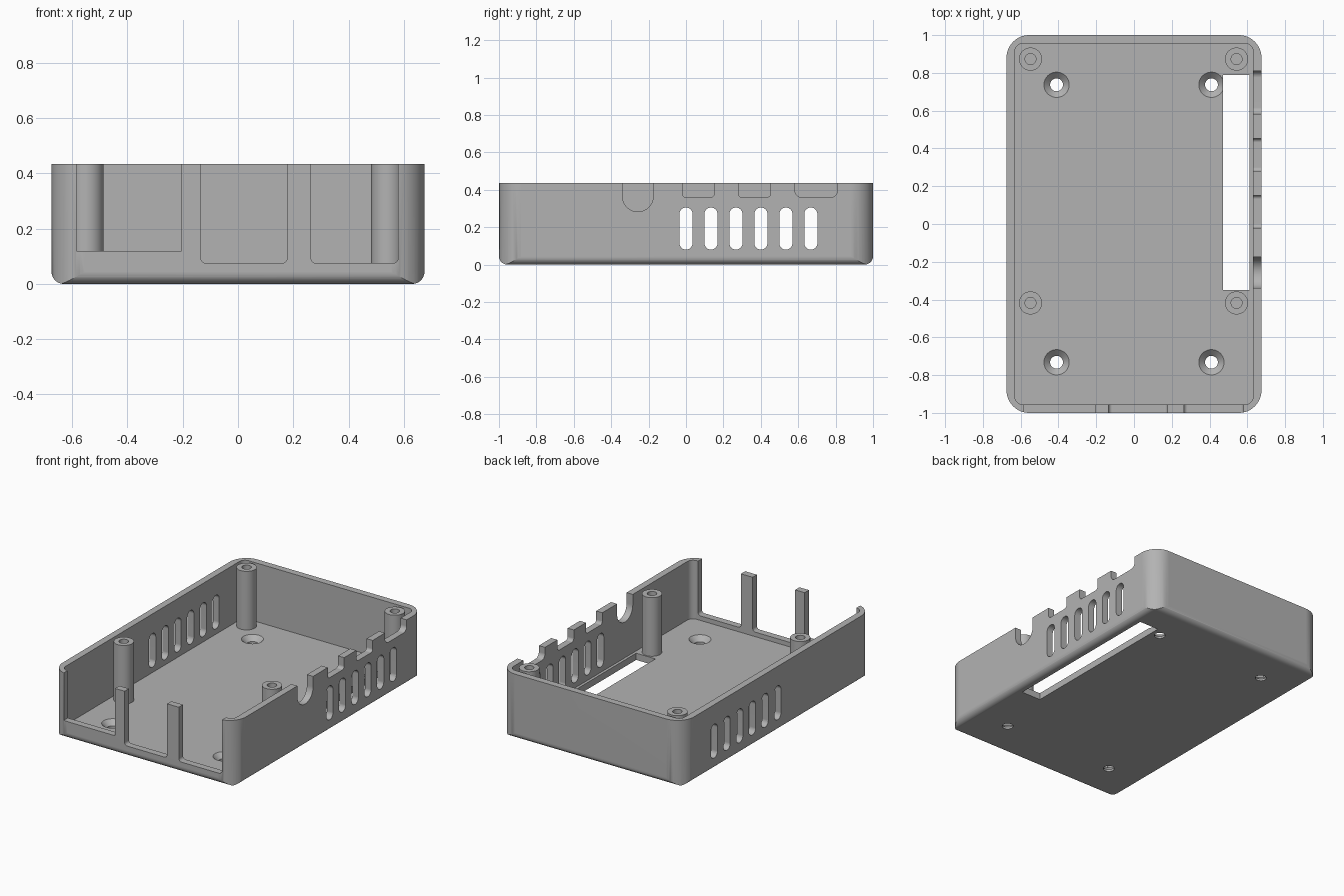
import bpy, bmesh, math

if "Cube" in bpy.data.objects:
    bpy.data.objects.remove(bpy.data.objects["Cube"])

W, L, H = 0.675, 1.0, 0.435      # half width, half length, height
WALL = 0.045

grey = bpy.data.materials.new("Light grey plastic")
grey.use_nodes = True
grey.diffuse_color = (0.45, 0.45, 0.45, 1)
grey.node_tree.nodes["Principled BSDF"].inputs["Base Color"].default_value = (0.45, 0.45, 0.45, 1)


def rounded(u0, v0, u1, v1, low=0.0, high=0.0, steps=12):
    """Rectangle outline with rounded low and high corners."""
    pts = []
    corners = [(u1, v1, -1, -1, high), (u0, v1, 1, -1, high),
               (u0, v0, 1, 1, low), (u1, v0, -1, 1, low)]
    for i, (u, v, su, sv, r) in enumerate(corners):
        for k in range(steps + 1 if r else 1):
            a = math.pi / 2 * (i + k / steps)
            if r:
                pts.append((u + su * r + r * math.cos(a), v + sv * r + r * math.sin(a)))
            else:
                pts.append((u, v))
    return pts


def finish(name, bm):
    bmesh.ops.remove_doubles(bm, verts=bm.verts, dist=1e-5)
    bmesh.ops.recalc_face_normals(bm, faces=bm.faces)
    mesh = bpy.data.meshes.new(name)
    bm.to_mesh(mesh)
    bm.free()
    mesh.materials.append(grey)
    ob = bpy.data.objects.new(name, mesh)
    bpy.context.collection.objects.link(ob)
    return ob


def prism(name, outline, axis, a, b):
    """Outline extruded along an axis from a to b."""
    place = {"x": lambda u, v, w: (w, u, v),
             "y": lambda u, v, w: (u, w, v),
             "z": lambda u, v, w: (u, v, w)}[axis]
    bm = bmesh.new()
    lo = [bm.verts.new(place(u, v, a)) for u, v in outline]
    hi = [bm.verts.new(place(u, v, b)) for u, v in outline]
    bm.faces.new(lo)
    bm.faces.new(hi)
    n = len(lo)
    for i in range(n):
        j = (i + 1) % n
        bm.faces.new((lo[i], lo[j], hi[j], hi[i]))
    return finish(name, bm)


def turned(name, profile, x, y, segs=40):
    """Solid of revolution about a vertical axis from (radius, z) points."""
    bm = bmesh.new()
    rings = []
    for r, z in profile:
        rings.append([bm.verts.new((x + r * math.cos(2 * math.pi * k / segs),
                                    y + r * math.sin(2 * math.pi * k / segs), z))
                      for k in range(segs)])
    for p, q in zip(rings, rings[1:]):
        for k in range(segs):
            m = (k + 1) % segs
            bm.faces.new((p[k], p[m], q[m], q[k]))
    bm.faces.new(rings[0])
    bm.faces.new(rings[-1])
    return finish(name, bm)


def combine(target, tool, operation="DIFFERENCE"):
    mod = target.modifiers.new("cut", "BOOLEAN")
    mod.operation, mod.object, mod.solver = operation, tool, "EXACT"
    bpy.context.view_layer.objects.active = target
    bpy.ops.object.modifier_apply(modifier=mod.name)
    bpy.data.objects.remove(tool)


def smooth(ob):
    bpy.ops.object.select_all(action="DESELECT")
    ob.select_set(True)
    bpy.context.view_layer.objects.active = ob
    bpy.ops.object.shade_smooth_by_angle(angle=math.radians(30))
    mod = ob.modifiers.new("flat_face_normals", "WEIGHTED_NORMAL")
    mod.keep_sharp = True


# Shell: rounded plan intersected with two profiles that round the bottom edges
case = prism("case_shell", rounded(-W, -L, W, L, 0.12, 0.12), "z", 0, H)
combine(case, prism("side_profile", rounded(-L, 0, L, 0.6, WALL), "x", -1, 1), "INTERSECT")
combine(case, prism("front_profile", rounded(-W, 0, W, 0.6, WALL), "y", -2, 2), "INTERSECT")
combine(case, prism("cavity", rounded(-W + WALL, -L + WALL, W - WALL, L - WALL, 0.04, 0.04),
                    "z", WALL, 0.6))

# Front port openings: x range, sill height, corner radius
for x0, x1, sill, r in [(-0.585, -0.205, 0.12, 0), (-0.135, 0.178, 0.075, 0.02),
                        (0.264, 0.58, 0.075, 0.02)]:
    combine(case, prism("port_cutter", rounded(x0, sill, x1, 0.6, r), "y", -1.1, -0.94))

# Connector notches in the left wall rim: y range, sill height, corner radius
for y0, y1, sill, r in [(-0.34, -0.175, 0.283, 0.0825), (-0.02, 0.152, 0.36, 0.02),
                        (0.28, 0.452, 0.36, 0.02), (0.583, 0.81, 0.36, 0.035)]:
    combine(case, prism("notch_cutter", rounded(y0, sill, y1, 0.6, r), "x", 0.62, 0.8))

# Vent slots through both side walls
for i in range(6):
    y = 0.1335 * i
    for a, b in [(0.62, 0.8), (-0.8, -0.62)]:
        combine(case, prism("vent_cutter", rounded(y - 0.035, 0.08, y + 0.035, 0.305, 0.035, 0.035),
                            "x", a, b))

# Long slot in the floor
combine(case, prism("floor_slot_cutter", rounded(0.47, -0.35, 0.612, 0.79), "z", -0.1, 0.1))

# Countersunk screw holes in the floor
for x in (-0.41, 0.41):
    for y in (-0.732, 0.737):
        combine(case, turned("screw_cutter", [(0.034, -0.1), (0.034, 0.013),
                                              (0.067, WALL), (0.067, 0.1)], x, y))
smooth(case)

# Board standoffs with blind bores
for side, x in (("right", -0.548), ("left", 0.543)):
    for end, y in (("front", -0.418), ("back", 0.873)):
        post = turned(f"standoff_{end}_{side}",
                      [(0.061, 0.03), (0.061, H), (0.029, H), (0.029, 0.1)], x, y)
        smooth(post)
